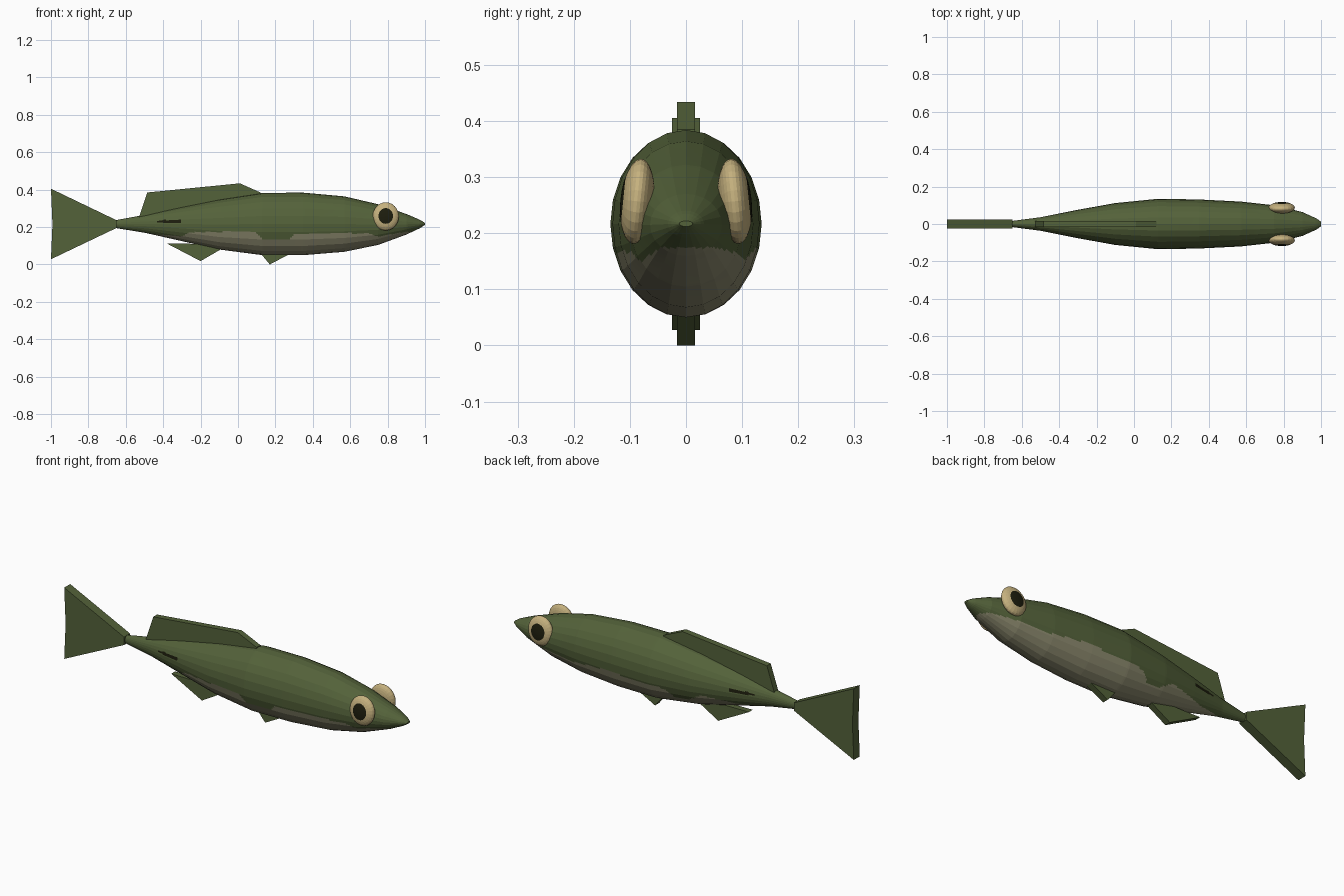
import bpy, bmesh, math
from mathutils import Matrix

if "Cube" in bpy.data.objects:
    bpy.data.objects.remove(bpy.data.objects["Cube"], do_unlink=True)


def material(name, rgb):
    mat = bpy.data.materials.new(name)
    mat.use_nodes = True
    mat.diffuse_color = (*rgb, 1)
    mat.node_tree.nodes["Principled BSDF"].inputs["Base Color"].default_value = (*rgb, 1)
    return mat


GREEN = material("olive green", (0.088, 0.122, 0.042))
BELLY = material("pale belly", (0.26, 0.25, 0.155))
EYE = material("eye cream", (0.56, 0.44, 0.21))
BLACK = material("near black", (0.012, 0.012, 0.004))


def finish(name, bm, mats):
    bmesh.ops.recalc_face_normals(bm, faces=bm.faces)
    mesh = bpy.data.meshes.new(name)
    bm.to_mesh(mesh)
    bm.free()
    for mat in mats:
        mesh.materials.append(mat)
    obj = bpy.data.objects.new(name, mesh)
    bpy.context.collection.objects.link(obj)
    return obj


def sample(table, x):
    """Linear interpolation of the rows in a table keyed by x."""
    x = min(max(x, table[0][0]), table[-1][0])
    for a, b in zip(table, table[1:]):
        if x <= b[0]:
            t = (x - a[0]) / (b[0] - a[0])
            return [p + (q - p) * t for p, q in zip(a[1:], b[1:])]


# Body stations: x, bottom, top, half width
STATIONS = [
    (-0.655, 0.195, 0.237, 0.016), (-0.5, 0.17, 0.265, 0.036),
    (-0.3, 0.125, 0.308, 0.076), (-0.1, 0.08, 0.348, 0.112),
    (0.13, 0.05, 0.383, 0.135), (0.35, 0.05, 0.384, 0.131),
    (0.57, 0.068, 0.364, 0.12), (0.75, 0.105, 0.322, 0.1),
    (0.9, 0.16, 0.27, 0.064), (0.975, 0.195, 0.238, 0.03),
    (1.0, 0.212, 0.222, 0.012),
]
# Wavy upper edge of the belly patch on each side: x, z
EDGE_RIGHT = [(-0.62, 0.18), (-0.45, 0.163), (-0.3, 0.15), (-0.26, 0.172), (-0.06, 0.175),
              (0.1, 0.17), (0.13, 0.135), (0.27, 0.13), (0.3, 0.165), (0.42, 0.17),
              (0.7, 0.165), (0.75, 0.15), (0.9, 0.175), (1.0, 0.17)]
EDGE_LEFT = [(-0.62, 0.18), (-0.45, 0.163), (-0.36, 0.155), (-0.15, 0.17), (-0.08, 0.125),
             (0.0, 0.12), (0.05, 0.16), (0.4, 0.172), (0.6, 0.155), (0.9, 0.175), (1.0, 0.17)]

SIDES, SPLIT, STEPS = 24, 4, 165


def build_body():
    bm = bmesh.new()
    corners = [(math.cos(math.tau * i / SIDES), math.sin(math.tau * i / SIDES))
               for i in range(SIDES + 1)]
    outline = []
    for a, b in zip(corners, corners[1:]):
        for k in range(SPLIT):
            t = k / SPLIT
            outline.append((a[0] + (b[0] - a[0]) * t, a[1] + (b[1] - a[1]) * t))
    rings = []
    for s in range(STEPS + 1):
        x = -0.655 + 1.655 * s / STEPS
        low, high, half = sample(STATIONS, x)
        mid, tall = (low + high) / 2, (high - low) / 2
        rings.append([bm.verts.new((x, half * c, mid + tall * d)) for c, d in outline])
    count = len(outline)
    for r, q in zip(rings, rings[1:]):
        for i in range(count):
            j = (i + 1) % count
            bm.faces.new((r[i], q[i], q[j], r[j]))
    bm.faces.new(rings[0])
    bm.faces.new(rings[-1])
    # Paint the belly and the dark slit on each flank
    for face in bm.faces:
        p = face.calc_center_median()
        edge = sample(EDGE_LEFT if p.y > 0 else EDGE_RIGHT, p.x)[0]
        if p.z < edge:
            face.material_index = 1
        slit = 0.009 if p.x > -0.4 else 0.005
        if -0.43 < p.x < -0.3 and abs(p.z - 0.229) < slit:
            face.material_index = 2
    finish("body", bm, [GREEN, BELLY, BLACK])


def build_fin(name, profile, half):
    """Flat plate cut from an x-z profile."""
    bm = bmesh.new()
    face = bm.faces.new([bm.verts.new((x, -half, z)) for x, z in profile])
    grown = bmesh.ops.extrude_face_region(bm, geom=[face])["geom"]
    bmesh.ops.translate(bm, vec=(0, 2 * half, 0),
                        verts=[g for g in grown if isinstance(g, bmesh.types.BMVert)])
    finish(name, bm, [GREEN])


def build_eye(name, side):
    bm = bmesh.new()
    bmesh.ops.create_uvsphere(bm, u_segments=24, v_segments=16, radius=1)
    # Turn the pole outward, so that the pupil is the cap of rings around it
    bmesh.ops.rotate(bm, verts=bm.verts, matrix=Matrix.Rotation(-side * math.pi / 2, 3, "X"))
    for face in bm.faces:
        p = face.calc_center_median()
        if p.y * side > 0 and math.hypot(p.x, p.z) < 0.54:
            face.material_index = 1
    bmesh.ops.scale(bm, verts=bm.verts, vec=(0.07, 0.03, 0.076))
    bmesh.ops.rotate(bm, verts=bm.verts, matrix=Matrix.Rotation(side * 0.1, 3, "X"))
    bmesh.ops.translate(bm, verts=bm.verts, vec=(0.79, side * 0.087, 0.257))
    finish(name, bm, [EYE, BLACK])


build_body()
build_fin("tail_fin", [(-1, 0.405), (-0.65, 0.237), (-0.65, 0.195), (-1, 0.028), (-0.992, 0.215)], 0.025)
build_fin("dorsal_fin", [(-0.53, 0.25), (-0.485, 0.385), (0.01, 0.434), (0.12, 0.385), (0.12, 0.36)], 0.016)
build_fin("anal_fin", [(-0.38, 0.112), (-0.2, 0.018), (-0.085, 0.085), (-0.15, 0.11)], 0.016)
build_fin("pelvic_fin", [(0.12, 0.06), (0.17, 0), (0.28, 0.058)], 0.016)
build_eye("left_eye", 1)
build_eye("right_eye", -1)
